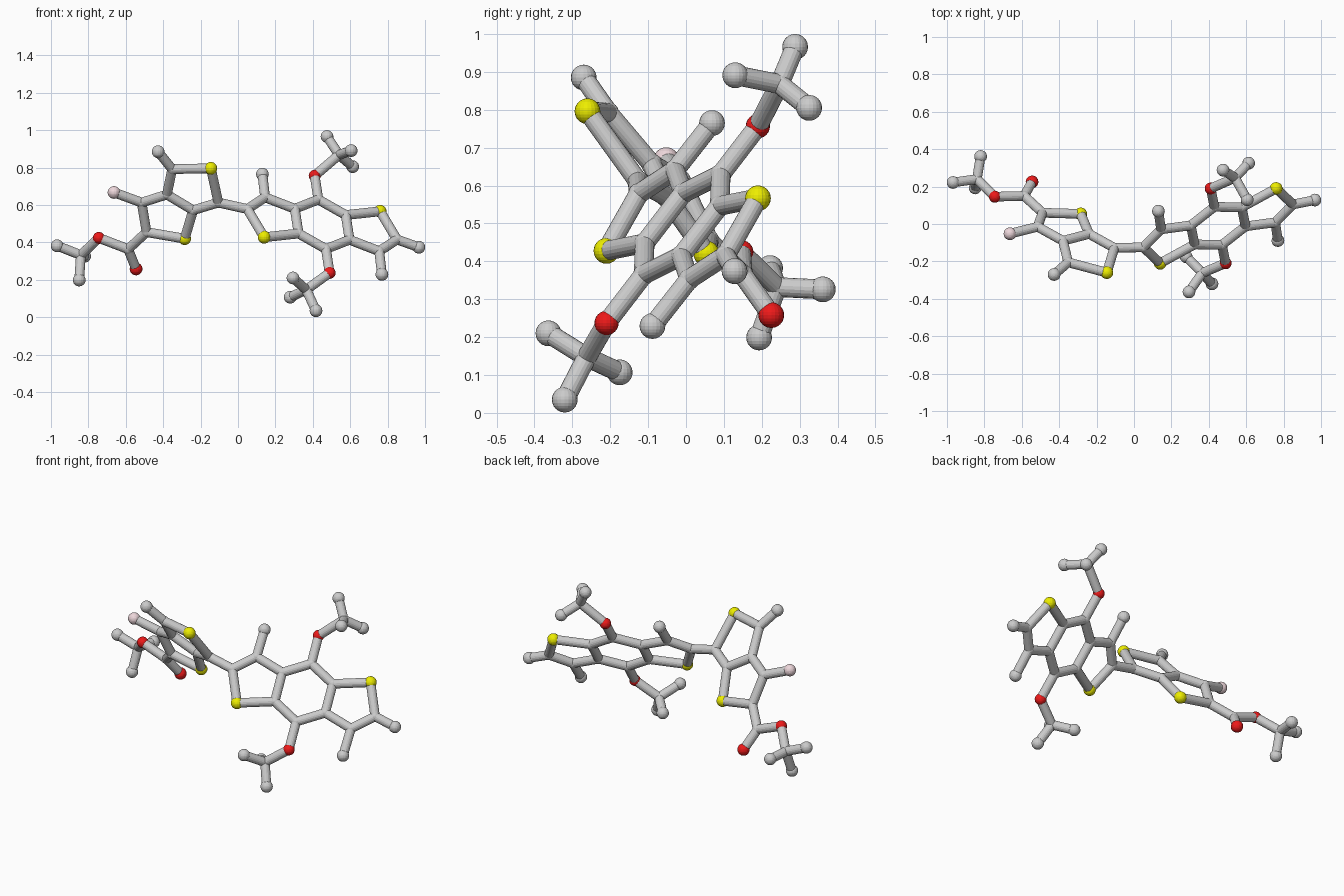
import bpy
from mathutils import Vector as V

if "Cube" in bpy.data.objects:
    bpy.data.objects.remove(bpy.data.objects["Cube"])


def material(name, rgb):
    m = bpy.data.materials.new(name)
    m.diffuse_color = (*rgb, 1)
    m.use_nodes = True
    m.node_tree.nodes["Principled BSDF"].inputs["Base Color"].default_value = m.diffuse_color
    return m


YELLOW = material("yellow", (0.85, 0.85, 0.0))
RED = material("red", (0.85, 0.01, 0.01))
PINK = material("pale_pink", (0.85, 0.68, 0.71))
JOINT, BRIDGE, END, ROD = 0.028, 0.032, 0.034, 0.026

# Flat fused ring group: in-plane axes around its centre
C0 = V((0.45, -0.01, 0.497))
U = V((-0.121, 0.606, 0.788)).normalized()
W = V((-0.937, -0.332, 0.115)).normalized()
half = {  # name: (along U, along W, radius, material)
    "top": (0.168, 0, JOINT, None),
    "oxygen": (0.33, 0, BRIDGE, RED),
    "upper": (0.084, 0.1455, JOINT, None),
    "lower": (-0.084, 0.1455, JOINT, None),
    "sulfur": (-0.139, 0.349, END, YELLOW),
    "tip": (0.042, 0.422, JOINT, None),
    "side": (0.138, 0.308, JOINT, None),
    "side_end": (0.296, 0.303, END, None),
}
half_bonds = [("top", "oxygen"), ("top", "upper"), ("upper", "lower"),
              ("lower", "sulfur"), ("sulfur", "tip"), ("tip", "side"),
              ("side", "upper"), ("side", "side_end")]
atoms, bonds = {}, []
for tag, s in (("left", 1), ("right", -1)):
    for n, (a, b, r, m) in half.items():
        atoms[f"{tag}_{n}"] = (C0 + s * (a * U + b * W), r, m)
    bonds += [(f"{tag}_{a}", f"{tag}_{b}") for a, b in half_bonds]
bonds += [("left_top", "right_lower"), ("right_top", "left_lower")]


def add(name, pos, r=JOINT, m=None, *links):
    atoms[name] = (V(pos), r, m)
    bonds.extend((name, k) for k in links)


def tripod(name, pos, link, ends):
    add(name, pos, JOINT, None, link)
    for i, e in enumerate(ends):
        add(f"{name}_end_{i}", e, END, None, name)


add("right_tip_end", (0.967, 0.128, 0.374), END, None, "right_tip")
tripod("upper_branch", (0.54, 0.247, 0.868), "left_oxygen",
       [(0.476, 0.288, 0.966), (0.605, 0.13, 0.891), (0.613, 0.325, 0.805)])
tripod("lower_branch", (0.365, -0.262, 0.147), "right_oxygen",
       [(0.417, -0.32, 0.035), (0.279, -0.175, 0.107), (0.294, -0.363, 0.21)])

# Second pair of fused rings
add("link", (-0.105, -0.128, 0.613), JOINT, None, "left_tip")
add("outer_sulfur", (-0.145, -0.26, 0.796), END, YELLOW, "link")
add("outer_corner", (-0.352, -0.205, 0.792), JOINT, None, "outer_sulfur")
add("outer_end", (-0.427, -0.27, 0.885), END, None, "outer_corner")
add("fused_a", (-0.38, -0.09, 0.656), JOINT, None, "outer_corner")
add("fused_b", (-0.24, -0.053, 0.572), JOINT, None, "fused_a", "link")
add("inner_corner", (-0.515, -0.015, 0.613), JOINT, None, "fused_a")
add("pink_end", (-0.663, -0.052, 0.667), END, PINK, "inner_corner")
add("inner_sulfur", (-0.285, 0.054, 0.42), END, YELLOW, "fused_b")
add("lower_corner", (-0.489, 0.06, 0.455), JOINT, None, "inner_corner", "inner_sulfur")

# Tail with two red atoms
add("tail", (-0.587, 0.15, 0.364), JOINT, None, "lower_corner")
add("tail_red_end", (-0.545, 0.225, 0.258), END, RED, "tail")
add("tail_red_bridge", (-0.744, 0.146, 0.424), BRIDGE, RED, "tail")
tripod("tail_branch", (-0.84, 0.24, 0.332), "tail_red_bridge",
       [(-0.967, 0.222, 0.382), (-0.849, 0.193, 0.199), (-0.82, 0.361, 0.326)])

# Balls
for name, (p, r, m) in atoms.items():
    bpy.ops.mesh.primitive_uv_sphere_add(segments=20, ring_count=12, radius=r, location=p)
    ob = bpy.context.object
    ob.name = name + "_ball"
    if m:
        ob.data.materials.append(m)

# Rods
for a, b in bonds:
    p, q = atoms[a][0], atoms[b][0]
    d = q - p
    bpy.ops.mesh.primitive_cylinder_add(vertices=18, radius=ROD, depth=d.length,
                                        location=(p + q) / 2,
                                        rotation=d.to_track_quat('Z', 'Y').to_euler())
    bpy.context.object.name = f"rod_{a}_to_{b}"
